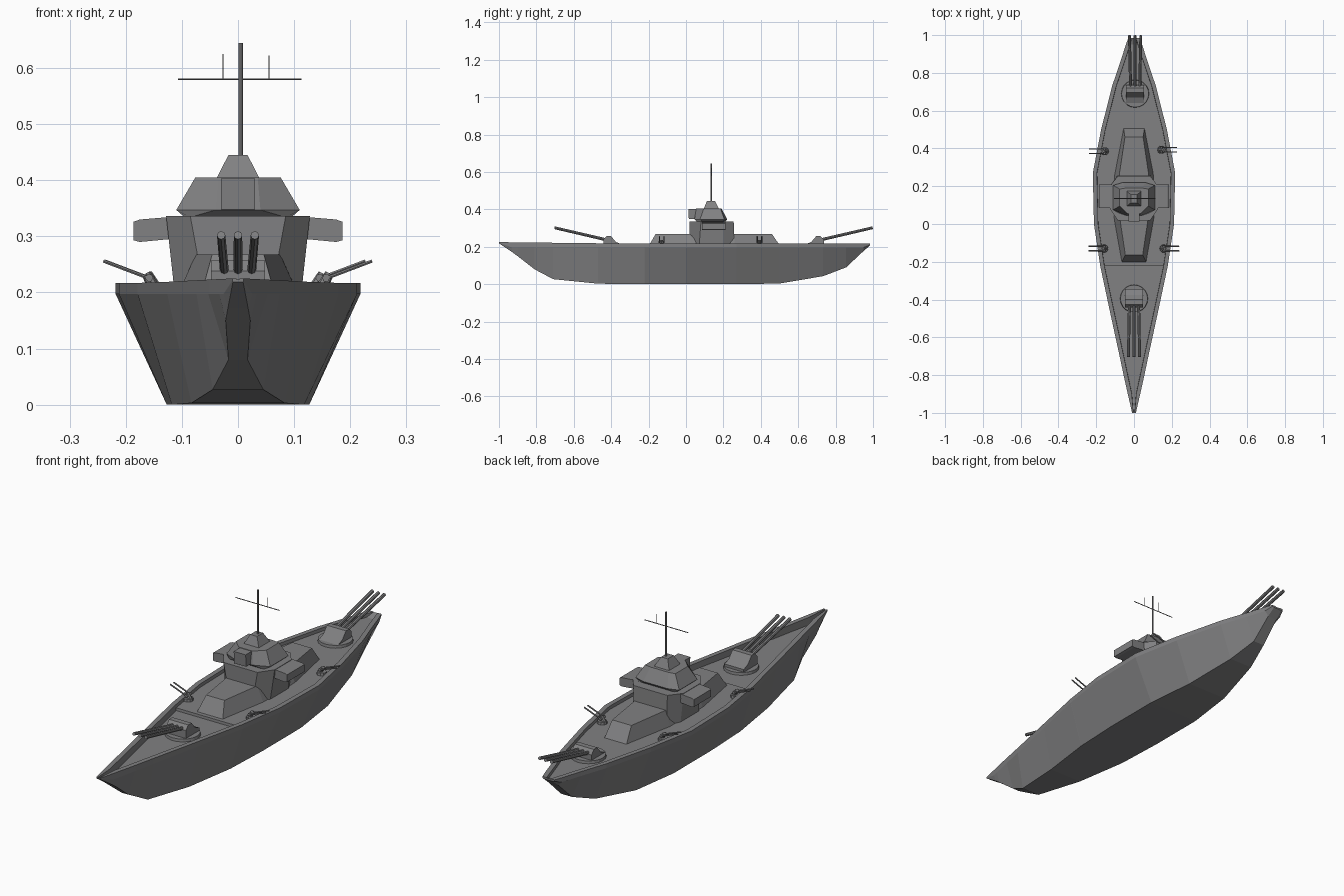
import bpy, bmesh, math
from mathutils import Vector

if "Cube" in bpy.data.objects:
    bpy.data.objects.remove(bpy.data.objects["Cube"])

paint = bpy.data.materials.new("dark_grey_paint")
paint.diffuse_color = (.22, .22, .225, 1)
paint.use_nodes = True
paint.node_tree.nodes["Principled BSDF"].inputs["Base Color"].default_value = paint.diffuse_color


def add_mesh(name, verts, faces):
    me = bpy.data.meshes.new(name)
    me.from_pydata(verts, [], faces)
    me.materials.append(paint)
    bm = bmesh.new()
    bm.from_mesh(me)
    bmesh.ops.recalc_face_normals(bm, faces=bm.faces)
    bm.to_mesh(me)
    bm.free()
    ob = bpy.data.objects.new(name, me)
    bpy.context.collection.objects.link(ob)
    return ob


def loft(name, rings):
    """Closed solid through equal-sized rings of points."""
    n = len(rings[0])
    verts = [p for r in rings for p in r]
    faces = [(i * n + j, i * n + (j + 1) % n, (i + 1) * n + (j + 1) % n, (i + 1) * n + j)
             for i in range(len(rings) - 1) for j in range(n)]
    faces += [tuple(range(n)), tuple(range(len(verts) - n, len(verts)))]
    return add_mesh(name, verts, faces)


def plan(half, z):
    """Symmetric plan outline from (half width, y) pairs."""
    return [(x, y, z) for x, y in half] + [(-x, y, z) for x, y in reversed(half)]


def rod(name, a, b, r, sides=8, r2=None):
    a, b = Vector(a), Vector(b)
    q = (b - a).to_track_quat('Z', 'Y')
    ring = lambda c, s: [c + q @ Vector((s * math.cos(t), s * math.sin(t), 0))
                         for t in (2 * math.pi * k / sides for k in range(sides))]
    return loft(name, [ring(a, r), ring(b, r if r2 is None else r2)])


# Hull: y, rim half width, bottom half width, bottom z, deck z
stations = [(-1, .010, .009, .219, .2235), (-.93, .026, .018, .172, .190),
            (-.9, .033, .022, .15, .190), (-.81, .053, .017, .08, .190),
            (-.71, .074, .045, .027, .190), (-.47, .126, .083, .003, .190),
            (-.221, .179, .118, 0, .190), (-.22, .179, .118, 0, .202),
            (0, .212, .127, 0, .202), (.27, .218, .127, 0, .202),
            (.5, .174, .100, .004, .202), (.733, .115, .058, .043, .202),
            (.856, .073, .028, .09, .202), (.95, .043, .024, .178, .202),
            (.985, .030, .020, .208, .2155)]
rings = []
for y, w, wb, zb, zd in stations:
    rim = .217 + .008 * max(0, -y - .3) / .7
    knuckle = max(.197, zb + .002)
    inner = max(w - .022, w * .35)
    half = [(wb, zb), (w, knuckle), (w, rim), (inner, rim), (inner - .001, zd)]
    rings.append([(x, y, z) for x, z in half] + [(-x, y, z) for x, z in reversed(half)])
loft("hull", rings)

# Superstructure, stacked tapered blocks
loft("lower_deckhouse", [
    plan([(.066, -.205), (.108, .03), (.105, .26), (.056, .51)], .195),
    plan([(.046, -.163), (.075, .03), (.078, .26), (.048, .46)], .268)])
loft("main_tower", [
    plan([(.06, .02), (.113, .07), (.113, .20), (.085, .26)], .2),
    plan([(.085, .018), (.128, .08), (.128, .20), (.085, .255)], .336)])
loft("bridge", [
    plan([(.085, .06), (.095, .09), (.095, .20), (.08, .21)], .334),
    plan([(.04, .045), (.110, .075), (.110, .205), (.06, .22)], .347),
    plan([(.035, .055), (.076, .095), (.076, .185), (.045, .19)], .405)])
loft("bridge_lookout", [
    plan([(.030, .015), (.030, .10)], .348),
    plan([(.030, .012), (.030, .10)], .403)])
loft("mast_base", [
    plan([(.038, .095), (.038, .175)], .404),
    plan([(.017, .112), (.017, .155)], .445)])

# Side wings of the bridge
for s, side in ((-1, "left"), (1, "right")):
    prof = lambda x, z0, z1: [(s * x, .085, z0), (s * x, .21, z0),
                              (s * x, .21, z1), (s * x, .085, z1)]
    loft(f"bridge_wing_{side}", [prof(.09, .298, .337), prof(.175, .29, .330),
                                 prof(.186, .293, .326)])

# Mast with yard and aerials
rod("mast", (.005, .135, .44), (.005, .135, .645), .004)
rod("yard", (-.107, .135, .58), (.113, .135, .58), .0018, 6)
rod("aerial_left", (-.027, .135, .58), (-.027, .135, .625), .001, 4)
rod("aerial_right", (.055, .135, .58), (.055, .135, .622), .001, 4)


# Main gun turrets: d is the firing direction along y
def main_turret(label, cx, cy, d, zd):
    rod(f"{label}_turret_ring", (cx, cy, zd - .01), (cx, cy, zd + .012), .075, 20, .072)
    prof = [(-.05, .195), (-.05, .214), (-.02, .226), (.006, .257),
            (.03, .257), (.047, .238), (.047, .195)]
    loft(f"{label}_turret_house", [[(cx + x, cy + d * f, z) for f, z in prof]
                                   for x in (-.048, .048)])
    for i in (-1, 0, 1):
        x = cx + i * .03
        rod(f"{label}_barrel", (x - i * .006, cy + d * .02, .235),
            (x, cy + d * .308, .302), .008, 8, .0075)


main_turret("front", 0, -.395, -1, .190)
main_turret("rear", .006, .69, 1, .202)

# Twin deck guns pointing outward
for x, y in ((-.155, .385), (.145, .393), (-.158, -.13), (.157, -.13)):
    s = math.copysign(1, x)
    rod("deck_gun_base", (x, y, .198), (x, y, .214), .022, 10, .02)
    rod("deck_gun_mount", (x - s * .008, y, .208), (x + s * .006, y, .234), .011, 8, .008)
    for dy in (-.012, .012):
        rod("deck_gun_barrel", (x - s * .005, y + dy, .223),
            (x + s * .082, y + dy, .256), .0032, 6)
    rod("deck_gun_cradle", (x, y - .016, .226), (x, y + .016, .226), .007, 6)
